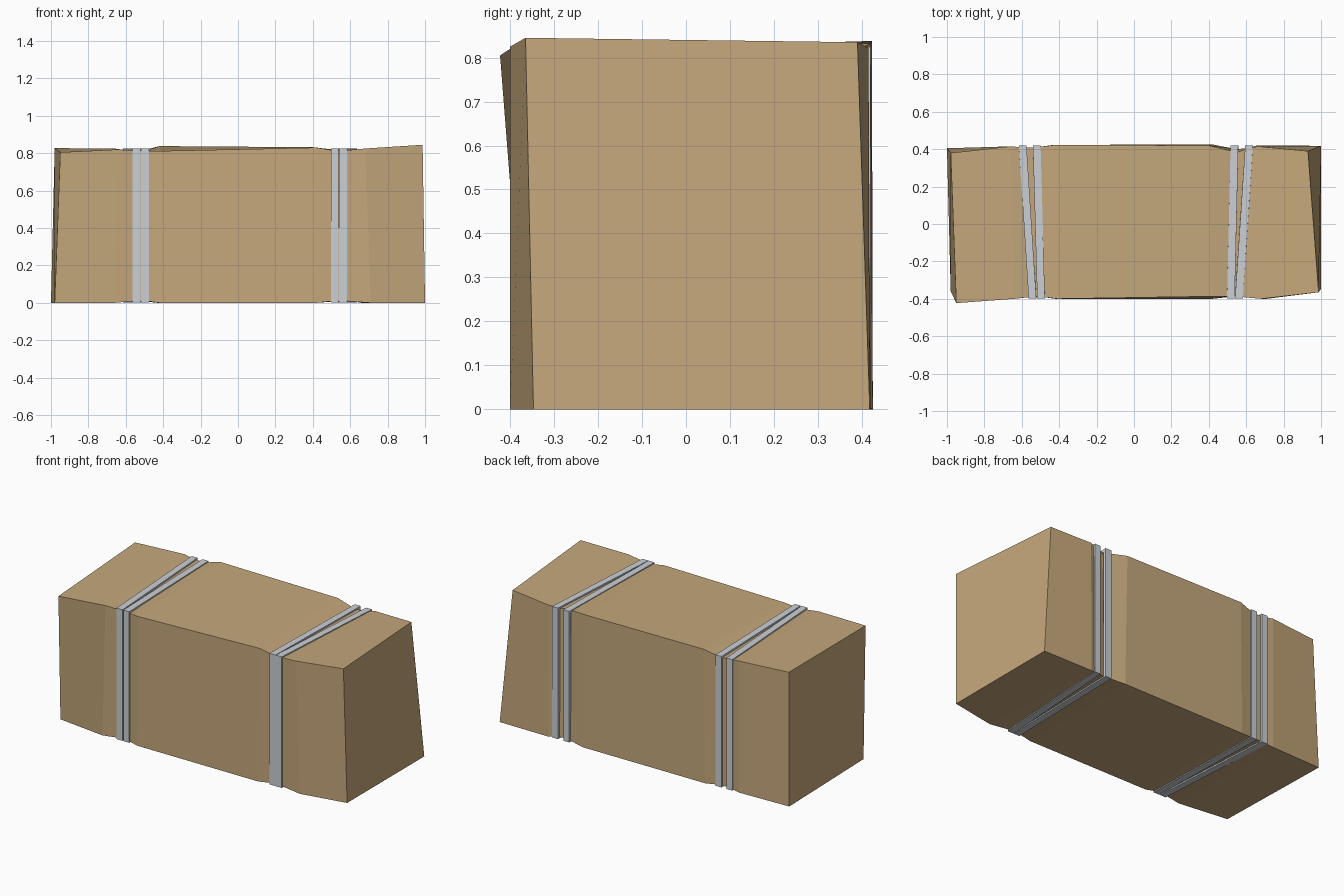
import bpy

if "Cube" in bpy.data.objects:
    bpy.data.objects.remove(bpy.data.objects["Cube"])


def material(name, rgb):
    m = bpy.data.materials.new(name)
    m.diffuse_color = (*rgb, 1)
    m.use_nodes = True
    m.node_tree.nodes["Principled BSDF"].inputs["Base Color"].default_value = m.diffuse_color
    return m


straw = material("straw tan", (0.56, 0.39, 0.20))
wire = material("light grey", (0.60, 0.63, 0.66))


def make_object(name, verts, faces, mat):
    me = bpy.data.meshes.new(name)
    me.from_pydata(verts, [], faces)
    me.materials.append(mat)
    me.update()
    ob = bpy.data.objects.new(name, me)
    bpy.context.collection.objects.link(ob)
    return ob


# Bale: a loft of four-cornered sections, pinched where the straps sit.
# Corners: bottom front, bottom back, top back, top front
sections = [
    [(-.98, -.36, 0), (-1.0, .405, 0), (-.98, .38, .827), (-.95, -.423, .805)],
    [(-.66, -.40, 0), (-.66, .415, 0), (-.66, .415, .825), (-.64, -.40, .82)],
    [(-.55, -.39, .01), (-.59, .41, .01), (-.59, .41, .815), (-.55, -.39, .813)],
    [(-.49, -.39, .01), (-.52, .41, .01), (-.52, .41, .813), (-.49, -.39, .811)],
    [(-.42, -.40, 0), (-.43, .423, 0), (-.42, .423, .838), (-.41, -.40, .812)],
    [(.42, -.40, 0), (.42, .425, 0), (.40, .42, .832), (.42, -.387, .83)],
    [(.51, -.39, .01), (.55, .40, .01), (.55, .383, .815), (.51, -.387, .815)],
    [(.57, -.39, .01), (.60, .405, .01), (.60, .40, .815), (.57, -.39, .815)],
    [(.71, -.40, 0), (.66, .42, 0), (.66, .415, .822), (.68, -.40, .825)],
    [(1.0, -.347, 0), (1.0, .418, 0), (.93, .39, .835), (.987, -.365, .845)],
]
verts = [p for s in sections for p in s]
faces = [(0, 1, 2, 3), tuple(len(verts) - i for i in (1, 2, 3, 4))]
for i in range(len(sections) - 1):
    for j in range(4):
        k = (j + 1) % 4
        a, b = 4 * i, 4 * i + 4
        faces.append((a + k, a + j, b + j, b + k))
make_object("hay_bale", verts, faces, straw)


# Straps: rectangular bands, slanting from front centre x to back centre x
def strap(name, xf, xb, w=0.041, t=0.018):
    y0, y1, z0, z1 = -.398, .42, 0.002, .824
    vs = []
    for d in (0, t):
        for s in (-1, 1):
            for x, y, z in ((xf, y0 + d, z0 + d), (xb, y1 - d, z0 + d),
                            (xb, y1 - d, z1 - d), (xf, y0 + d, z1 - d)):
                vs.append((x + s * w / 2, y, z))
    fs = []
    for j in range(4):
        k = (j + 1) % 4
        fs += [(k, j, 4 + j, 4 + k),              # outer
               (8 + j, 8 + k, 12 + k, 12 + j),    # inner
               (j, k, 8 + k, 8 + j),              # left rim
               (4 + k, 4 + j, 12 + j, 12 + k)]    # right rim
    make_object(name, vs, fs, wire)


for n, (xf, xb) in enumerate([(-.543, -.595), (-.497, -.52),
                              (.518, .537), (.561, .615)]):
    strap(f"strap_{n + 1}", xf, xb)
